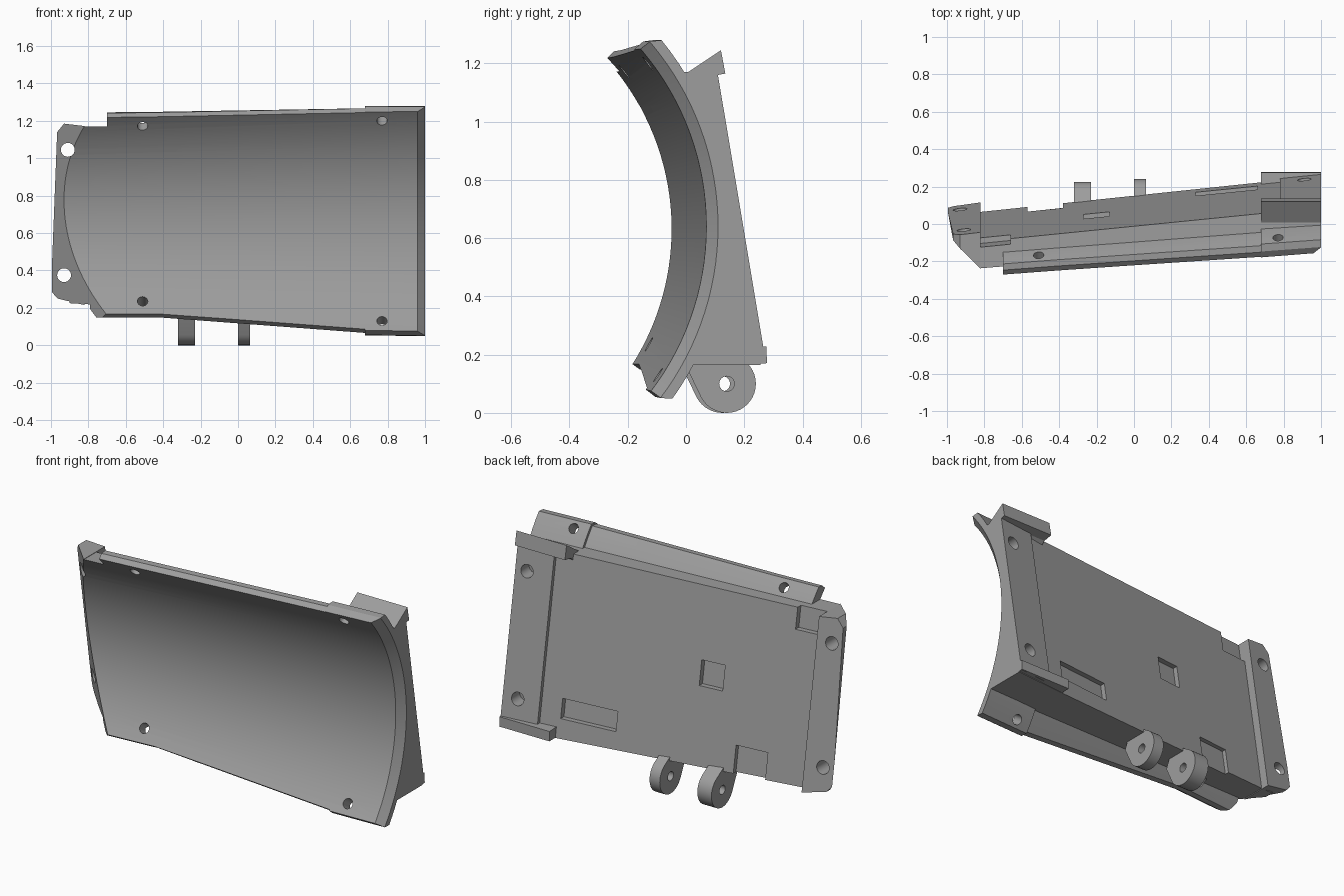
import bpy, bmesh, math
from mathutils import Vector, Matrix

if "Cube" in bpy.data.objects:
    bpy.data.objects.remove(bpy.data.objects["Cube"])

YC, ZC = -0.865, 0.64            # axis of the conical hollow
grey = bpy.data.materials.new("mid grey")
grey.diffuse_color = (0.34, 0.34, 0.34, 1)
grey.use_nodes = True
grey.node_tree.nodes["Principled BSDF"].inputs["Base Color"].default_value = grey.diffuse_color


def cone_r(x):
    return 0.874 + 0.0635 * x


def back_y(x, z):                # tilted rear plane
    return 0.245 + 0.1 * (x - 1) - 0.167 * (z - 0.23)


def make(name, rings):
    """Close a loft through rings of equal length."""
    bm = bmesh.new()
    vs = [[bm.verts.new(p) for p in r] for r in rings]
    n = len(rings[0])
    for a, b in zip(vs, vs[1:]):
        for i in range(n):
            j = (i + 1) % n
            bm.faces.new((a[i], a[j], b[j], b[i]))
    bm.faces.new(vs[0])
    bm.faces.new(vs[-1])
    bmesh.ops.recalc_face_normals(bm, faces=bm.faces)
    me = bpy.data.meshes.new(name)
    bm.to_mesh(me)
    bm.free()
    me.materials.append(grey)
    ob = bpy.data.objects.new(name, me)
    bpy.context.collection.objects.link(ob)
    return ob


def slab(name, outline, raise_by=0.0, front=-0.35):
    """Prism from an x-z outline, reaching back to the rear plane."""
    return make(name, [[(x, front, z) for x, z in outline],
                       [(x, back_y(x, z) + raise_by, z) for x, z in outline]])


def pocket(x0, x1, z0, z1, depth):
    o = [(x0, z0), (x1, z0), (x1, z1), (x0, z1)]
    return make("pocket_cutter",
                [[(x, back_y(x, z) - depth, z) for x, z in o],
                 [(x, back_y(x, z) + 0.1, z) for x, z in o]])


def extrude_x(name, profile, x0, x1):
    return make(name, [[(x, y, z) for y, z in profile] for x in (x0, x1)])


def rod(p, q, r, seg=24):
    p, q = Vector(p), Vector(q)
    rot = (q - p).to_track_quat('Z', 'Y')
    circle = [rot @ Vector((r * math.cos(t), r * math.sin(t), 0))
              for t in (2 * math.pi * i / seg for i in range(seg))]
    return make("hole_cutter", [[p + c for c in circle], [q + c for c in circle]])


def flange(name, stations, side):
    """Curved rim strip; stations are (x, edge angle, thickness)."""
    rings = []
    for x, a, t in stations:
        r = cone_r(x)
        sec = [(r - 0.06, a), (r + 0.55 * t, a), (r + t, a - 1.3)]
        sec += [(r + t, a - d) for d in (4, 7, 10.5)] + [(r - 0.06, a - 10.5)]
        rings.append([(x, YC + q * math.cos(math.radians(b)),
                       ZC + side * q * math.sin(math.radians(b))) for q, b in sec])
    return make(name, rings)


def boolean(ob, tools, op):
    bpy.context.view_layer.objects.active = ob
    for t in tools:
        m = ob.modifiers.new("cut", 'BOOLEAN')
        m.operation, m.object, m.solver = op, t, 'EXACT'
        bpy.ops.object.modifier_apply(modifier=m.name)
    for t in tools:
        bpy.data.objects.remove(t)


def smooth(ob):
    bpy.ops.object.select_all(action='DESELECT')
    ob.select_set(True)
    bpy.context.view_layer.objects.active = ob
    bpy.ops.object.shade_smooth_by_angle(angle=math.radians(25))


# Main panel with its flat rear
panel = slab("curved_panel", [(-0.9, 0.225), (-0.82, 0.22), (0.7, 0.17), (1, 0.165),
                              (1, 1.17), (-0.9, 1.17)])
pockets = [pocket(-0.27, -0.13, 0.63, 0.77, 0.03),
           pocket(0.33, 0.66, 0.28, 0.39, 0.03),
           pocket(-0.57, -0.38, 0.1, 0.36, 0.025),
           pocket(-0.83, -0.66, 1.05, 1.3, 0.03)]
boolean(panel, pockets, 'DIFFERENCE')

# End strips, hooks and rim flanges
parts = [
    slab("left_strip", [(-1.0, 0.29), (-0.965, 0.25), (-0.82, 0.215), (-0.82, 1.172),
                        (-0.93, 1.185), (-0.967, 1.14)], 0.05),
    slab("right_strip", [(0.78, 0.172), (1, 0.17), (1, 1.165), (0.78, 1.165)], 0.02),
    extrude_x("upper_hook", [(0.0, 1.165), (0.12, 1.245), (0.135, 1.165),
                             (0.08, 1.155), (0.02, 1.1)], 0.68, 1),
    extrude_x("lower_hook", [(0.0, 0.168), (0.278, 0.172), (0.276, 0.228),
                             (0.2, 0.232), (0.05, 0.24)], 0.68, 1),
    flange("top_flange", [(-0.7, 44.2, 0.06), (-0.42, 43.4, 0.06), (0.7, 41.2, 0.06)], 1),
    flange("top_pad", [(0.68, 41.5, 0.075), (1, 40.6, 0.072)], 1),
    flange("bottom_flange", [(-0.79, 35, 0.06), (-0.42, 33.9, 0.06), (0.7, 37.2, 0.06)], -1),
    flange("bottom_pad", [(0.68, 37.6, 0.075), (1, 37.1, 0.072)], -1),
]
boolean(panel, parts, 'UNION')

# Conical hollow with a flared right rim
hollow = make("hollow_cutter", [
    [(x, YC + r * math.cos(t), ZC + r * math.sin(t))
     for t in (2 * math.pi * i / 144 for i in range(144))]
    for x, r in ((-1.4, cone_r(-1.4)), (0.96, cone_r(0.96)), (1.0, 0.975), (1.1, 1.075))])

# Slanted front cut at the left end: keeps x + y + 0.17 z > -0.86
n = Vector((1, 1, 0.17))
rot = n.to_track_quat('Z', 'Y')
base = Vector((-0.86, 0, 0))
sq = [rot @ Vector((a, b, 0)) for a, b in ((-3, -3), (3, -3), (3, 3), (-3, 3))]
slant = make("slant_cutter", [[base + c for c in sq],
                              [base + c - n.normalized() * 2 for c in sq]])
cuts = [hollow, slant]

# Fixing holes: radial in the flanges, straight in the end strips
for x, z in ((-0.51, 1.172), (0.77, 1.2), (-0.51, 0.235), (0.77, 0.13)):
    s = math.asin((z - ZC) / cone_r(x))
    d = Vector((0, math.cos(s), math.sin(s)))
    c = Vector((x, YC, ZC))
    cuts.append(rod(c + d * (cone_r(x) - 0.1), c + d * (cone_r(x) + 0.2), 0.028))
for x, z in ((-0.91, 1.045), (-0.93, 0.375)):
    cuts.append(rod((x, -0.4, z), (x, 0.3, z), 0.037))
for x, z in ((0.93, 1.03), (0.91, 0.34)):
    y = back_y(x, z) + 0.02
    cuts.append(rod((x, y - 0.07, z), (x, y + 0.1, z), 0.037))
boolean(panel, cuts, 'DIFFERENCE')
smooth(panel)

# Hinge lugs below the panel
for name, x0, x1, y in (("left_lug", -0.32, -0.23, 0.125), ("right_lug", 0, 0.065, 0.14)):
    bm = bmesh.new()
    prof = [(y + 0.1 * math.cos(t), 0.1 + 0.1 * math.sin(t))
            for t in (2 * math.pi * i / 40 for i in range(40))]
    prof += [(y - 0.135, 0.15), (y - 0.1, 0.23), (y - 0.02, 0.23)]
    for x in (x0, x1):
        for p in prof:
            bm.verts.new((x, *p))
    bmesh.ops.convex_hull(bm, input=bm.verts)
    bmesh.ops.dissolve_limit(bm, angle_limit=0.01, verts=bm.verts, edges=bm.edges)
    bmesh.ops.recalc_face_normals(bm, faces=bm.faces)
    me = bpy.data.meshes.new(name)
    bm.to_mesh(me)
    bm.free()
    me.materials.append(grey)
    lug = bpy.data.objects.new(name, me)
    bpy.context.collection.objects.link(lug)
    boolean(lug, [rod((x0 - 0.1, y, 0.1), (x1 + 0.1, y, 0.1), 0.026)], 'DIFFERENCE')
    smooth(lug)
